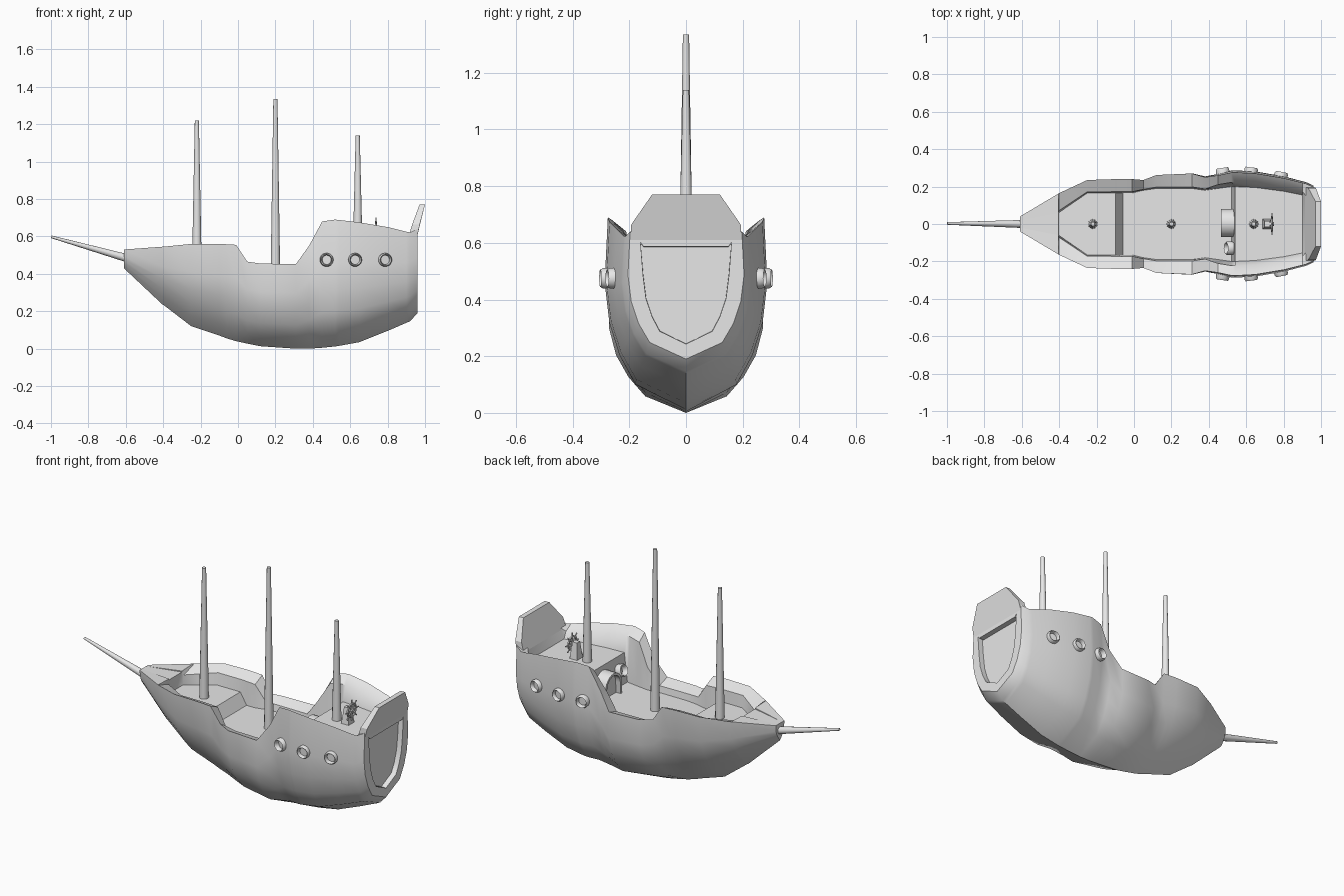
import bpy, bmesh, math
from mathutils import Vector, Matrix

cube = bpy.data.objects.get("Cube")
if cube:
    bpy.data.objects.remove(cube, do_unlink=True)

grey = bpy.data.materials.new("plain grey")
grey.use_nodes = True
grey.diffuse_color = (0.8, 0.8, 0.8, 1)
grey.node_tree.nodes["Principled BSDF"].inputs["Base Color"].default_value = (0.8, 0.8, 0.8, 1)


def finish(bm, name, angle=35):
    """Turn a bmesh into a named, shaded object."""
    bmesh.ops.recalc_face_normals(bm, faces=bm.faces)
    mesh = bpy.data.meshes.new(name)
    bm.to_mesh(mesh)
    bm.free()
    mesh.materials.append(grey)
    ob = bpy.data.objects.new(name, mesh)
    bpy.context.scene.collection.objects.link(ob)
    bpy.ops.object.select_all(action='DESELECT')
    bpy.context.view_layer.objects.active = ob
    ob.select_set(True)
    bpy.ops.object.shade_smooth_by_angle(angle=math.radians(angle))


def add_rod(bm, a, b, r1, r2, sides=12):
    a, b = Vector(a), Vector(b)
    turn = (b - a).to_track_quat('Z', 'Y').to_matrix().to_4x4()
    bmesh.ops.create_cone(bm, cap_ends=True, segments=sides, radius1=r1, radius2=r2,
                          depth=(b - a).length, matrix=Matrix.Translation((a + b) / 2) @ turn)


def rod(name, a, b, r1, r2):
    bm = bmesh.new()
    add_rod(bm, a, b, r1, r2)
    finish(bm, name)


def add_ring(bm, centre, axis, outer, inner, half, steps=20):
    """Lathe a chamfered band around an axis."""
    mid = (outer + inner) / 2
    profile = [(inner, -half), (outer, -half), (outer, half * 0.6), (mid, half), (inner, half * 0.6)]
    turn = Vector(axis).to_track_quat('Z', 'Y').to_matrix().to_4x4()
    place = Matrix.Translation(centre) @ turn
    loops = []
    for i in range(steps):
        spin = place @ Matrix.Rotation(math.tau * i / steps, 4, 'Z')
        loops.append([bm.verts.new(spin @ Vector((r, 0, z))) for r, z in profile])
    bridge(bm, loops + loops[:1])


def bridge(bm, loops):
    for p, q in zip(loops, loops[1:]):
        for i in range(len(p)):
            j = (i + 1) % len(p)
            bm.faces.new((p[i], p[j], q[j], q[i]))


def prism(bm, front, back):
    """Join two matching outlines into a closed solid."""
    loops = [[bm.verts.new(p) for p in side] for side in (front, back)]
    bridge(bm, loops)
    return [bm.faces.new(loop) for loop in loops]


# Hull stations: x, keel height, half width, rail height, inner half width, deck height
FORE, MAIN, QUARTER = 0.46, 0.392, 0.56
stations = [
    (-0.61, 0.43, 0.04, 0.53, 0.02, 0.53),
    (-0.405, 0.237, 0.162, 0.545, 0.06, 0.535),
    (-0.40, 0.235, 0.165, 0.545, 0.062, FORE),
    (-0.25, 0.12, 0.235, 0.56, 0.165, FORE),
    (-0.10, 0.07, 0.24, 0.56, 0.165, FORE),
    (-0.06, 0.055, 0.24, 0.558, 0.165, MAIN),
    (-0.01, 0.04, 0.24, 0.555, 0.165, MAIN),
    (0.05, 0.027, 0.235, 0.465, 0.18, MAIN),
    (0.12, 0.013, 0.262, 0.455, 0.19, MAIN),
    (0.31, 0.0, 0.27, 0.452, 0.19, MAIN),
    (0.38, 0.0, 0.25, 0.55, 0.18, MAIN),
    (0.45, 0.005, 0.26, 0.68, 0.19, MAIN),
    (0.52, 0.012, 0.275, 0.69, 0.20, MAIN),
    (0.54, 0.015, 0.276, 0.688, 0.20, QUARTER),
    (0.65, 0.035, 0.27, 0.675, 0.195, QUARTER),
    (0.80, 0.095, 0.245, 0.65, 0.175, QUARTER),
    (0.90, 0.138, 0.22, 0.625, 0.155, QUARTER),
    (0.92, 0.147, 0.215, 0.622, 0.15, 0.622),
    (0.96, 0.19, 0.197, 0.64, 0.15, 0.64),
]
levels = (0, 0.13, 0.28, 0.45, 0.66, 1)
sharp_bow = (0, 0.28, 0.54, 0.77, 0.93, 1)
full_body = (0, 0.65, 0.85, 0.98, 1.04, 1)


def section(x, keel, width, rail, inner, deck):
    t = min(1, max(0, (x + 0.6) / 1.1)) ** 2
    half = [(width * (a + (b - a) * t), keel + (rail - keel) * h)
            for h, a, b in zip(levels, sharp_bow, full_body)]
    drop = min(0.04 if x > 0.4 else 0.03, (rail - deck) * 0.4)
    lean = (width - inner) * (0.3 if 0.4 < x < 0.91 else 0.1 if -0.4 <= x < 0.4 else 0)
    half += [(inner + lean, rail - drop), (inner, deck)]
    return [(x, y, z) for y, z in half] + [(x, -y, z) for y, z in reversed(half[1:])]


bm = bmesh.new()
loops = [[bm.verts.new(p) for p in section(*s)] for s in stations]
bridge(bm, loops)
bm.faces.new(loops[0])
bm.faces.new(loops[-1])
bmesh.ops.remove_doubles(bm, verts=bm.verts, dist=0.0005)
bmesh.ops.recalc_face_normals(bm, faces=bm.faces)
# Recessed stern panel
stern = max(bm.faces, key=lambda f: f.calc_center_median().x)
bmesh.ops.inset_individual(bm, faces=[stern], thickness=0.053, depth=0)
bmesh.ops.inset_individual(bm, faces=[stern], thickness=0.001, depth=-0.03)
finish(bm, "hull", 40)

# Raised board leaning out above the stern
outline = [(0.197, 0.61), (0.193, 0.665), (0.12, 0.77)]
outline += [(-y, z) for y, z in reversed(outline)]
lean_out = lambda z: max(0, z - 0.62)
bm = bmesh.new()
prism(bm, [(0.96 + lean_out(z) * 0.265, y, z) for y, z in outline],
      [(0.915 + lean_out(z) * 0.37, y, z) for y, z in outline])
finish(bm, "stern_board", 20)

# Masts and bowsprit
for name, x, base, top in (("fore_mast", -0.22, FORE, 1.22),
                           ("main_mast", 0.20, MAIN, 1.335),
                           ("rear_mast", 0.64, QUARTER, 1.14)):
    rod(name, (x, 0, base - 0.02), (x, 0, top), 0.026, 0.011)
rod("bowsprit", (-0.58, 0, 0.48), (-0.998, 0.003, 0.598), 0.022, 0.007)

# Side portholes
for side, label in ((1, "left"), (-1, "right")):
    bm = bmesh.new()
    for x, y, slope in ((0.475, 0.275, -0.15), (0.625, 0.278, 0.12), (0.785, 0.254, 0.2)):
        add_ring(bm, (x, side * y, 0.475), (slope, side, 0), 0.036, 0.025, 0.025)
    finish(bm, label + "_portholes")

# Cabin window and arched doorway on the bulkhead
bm = bmesh.new()
add_ring(bm, (0.508, -0.13, 0.49), (-1, 0, 0.4), 0.036, 0.026, 0.018)
finish(bm, "cabin_window")

arch = [(0.075, MAIN - 0.01)]
arch += [(0.075 * math.cos(a), 0.46 + 0.075 * math.sin(a))
         for a in (math.pi * i / 12 for i in range(13))]
arch += [(-0.075, MAIN - 0.01)]
bm = bmesh.new()
door = prism(bm, [(0.465, y + 0.005, z) for y, z in arch],
             [(0.54, y + 0.005, z) for y, z in arch])[0]
bmesh.ops.recalc_face_normals(bm, faces=bm.faces)
bmesh.ops.inset_individual(bm, faces=[door], thickness=0.014, depth=0)
bmesh.ops.inset_individual(bm, faces=[door], thickness=0.001, depth=-0.03)
finish(bm, "cabin_door")

# Steering wheel on its post
hub = Vector((0.738, 0, 0.64))
bm = bmesh.new()
add_ring(bm, hub, (1, 0, 0), 0.042, 0.033, 0.005, 16)
add_rod(bm, hub - Vector((0.03, 0, 0)), hub + Vector((0.01, 0, 0)), 0.01, 0.01)
for i in range(8):
    a = math.tau * i / 8
    tip = hub + Vector((0, math.cos(a), math.sin(a))) * 0.06
    add_rod(bm, hub, tip, 0.003, 0.004, 6)
finish(bm, "steering_wheel")

square = [(-1, -1), (1, -1), (1, 1), (-1, 1)]
bm = bmesh.new()
prism(bm, [(0.712 + 0.025 * x, 0.028 * y, QUARTER - 0.01) for x, y in square],
      [(0.712 + 0.014 * x, 0.015 * y, 0.655) for x, y in square])
finish(bm, "wheel_post")
